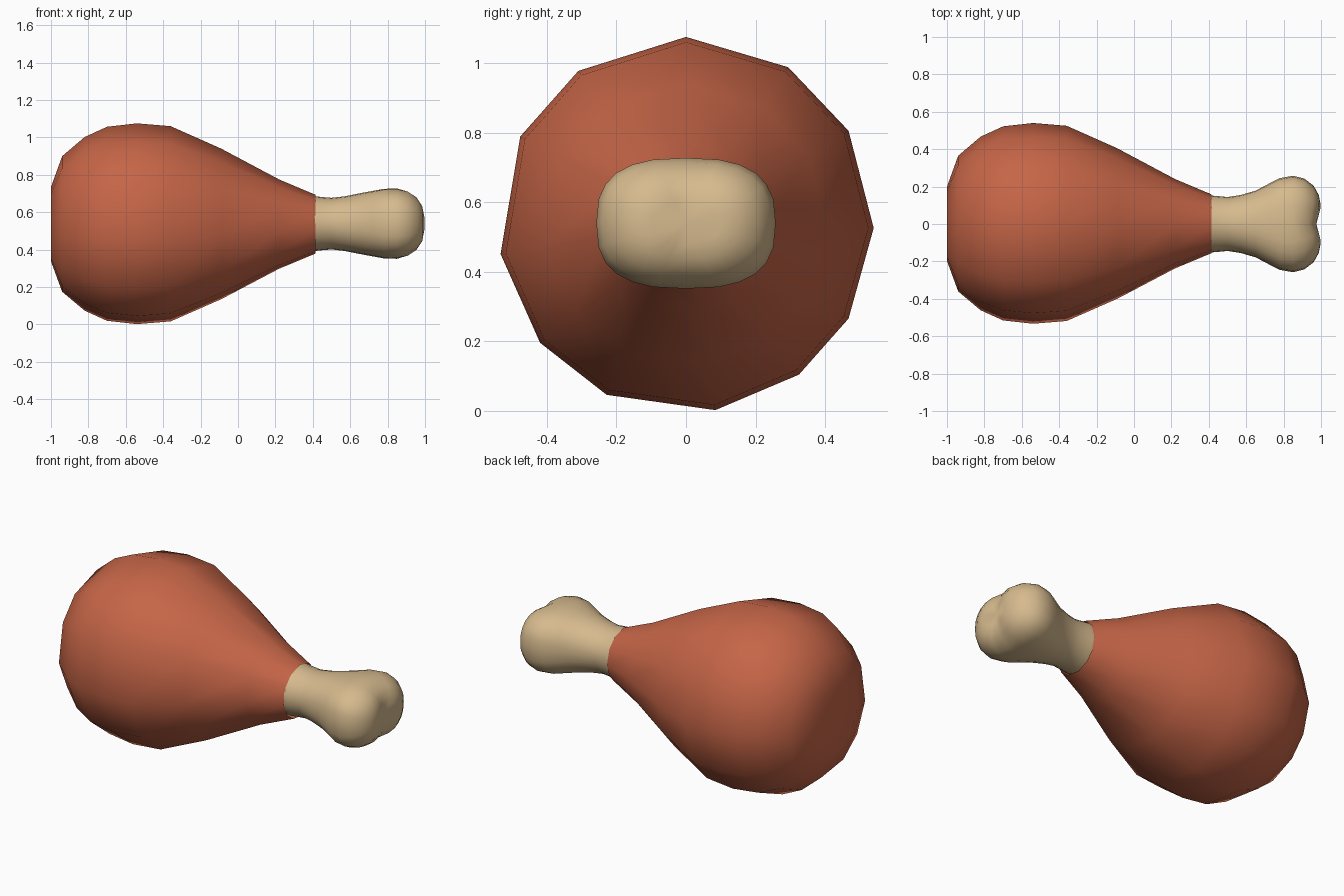
import bpy, bmesh, math

if "Cube" in bpy.data.objects:
    bpy.data.objects.remove(bpy.data.objects["Cube"])

CZ = 0.535  # height of the long axis


def material(name, rgb):
    m = bpy.data.materials.new(name)
    m.diffuse_color = (*rgb, 1.0)
    m.use_nodes = True
    m.node_tree.nodes["Principled BSDF"].inputs["Base Color"].default_value = m.diffuse_color
    return m


def loft(name, rings, mat, start=None, end=None):
    """Skin rings of points lying along x; optional centre points close the ends."""
    bm = bmesh.new()
    loops = [[bm.verts.new(p) for p in ring] for ring in rings]
    n = len(loops[0])
    for a, b in zip(loops, loops[1:]):
        for i in range(n):
            j = (i + 1) % n
            bm.faces.new((a[i], a[j], b[j], b[i]))
    for loop, tip in ((loops[0], start), (loops[-1], end)):
        if tip:
            c = bm.verts.new(tip)
            for i in range(n):
                bm.faces.new((loop[i], loop[(i + 1) % n], c))
    bmesh.ops.recalc_face_normals(bm, faces=bm.faces[:])
    for f in bm.faces:
        f.smooth = True
    me = bpy.data.meshes.new(name)
    bm.to_mesh(me)
    bm.free()
    me.materials.append(mat)
    ob = bpy.data.objects.new(name, me)
    bpy.context.collection.objects.link(ob)
    return ob


# Meat: slightly uneven twelve-sided body turned around the x axis
angles = [90, 57, 30, -1, -30, -53, -81, -115, -141, -171, -208, -235]
meat_profile = [(-1.0, 0.20), (-0.94, 0.365), (-0.82, 0.467), (-0.70, 0.522),
                (-0.54, 0.54), (-0.36, 0.525), (-0.09, 0.405), (0.22, 0.24),
                (0.415, 0.158)]
meat_rings = [[(x, r * math.cos(math.radians(a)), CZ + r * math.sin(math.radians(a)))
               for a in angles] for x, r in meat_profile]
loft("meat", meat_rings, material("roast red", (0.56, 0.13, 0.063)), start=(-1.0, 0, CZ))

# Bone: rounded-box sections (x, half width, half height, squareness)
bone_profile = [(0.40, 0.153, 0.148, 2.0), (0.44, 0.150, 0.143, 2.0),
                (0.50, 0.144, 0.138, 2.0), (0.57, 0.155, 0.146, 2.1),
                (0.65, 0.178, 0.162, 2.2), (0.72, 0.215, 0.175, 2.4),
                (0.78, 0.245, 0.186, 2.6), (0.85, 0.258, 0.188, 2.7),
                (0.91, 0.243, 0.176, 2.6), (0.96, 0.205, 0.145, 2.5),
                (0.988, 0.155, 0.105, 2.4), (1.0, 0.10, 0.06, 2.2)]
N = 24


def bone_ring(x, ry, rz, power):
    pts = []
    for i in range(N):
        t = 2 * math.pi * i / N
        c, s = math.cos(t), math.sin(t)
        y = ry * math.copysign(abs(c) ** (2 / power), c)
        z = rz * math.copysign(abs(s) ** (2 / power), s)
        # shallow groove between the two knuckles of the end
        groove = 0.025 * math.exp(-(y / 0.06) ** 2) if x > 0.9 else 0
        pts.append((x - groove, y, CZ + 0.004 + z))
    return pts


loft("bone", [bone_ring(*p) for p in bone_profile],
     material("bone tan", (0.67, 0.49, 0.27)), end=(0.975, 0, CZ + 0.004))
